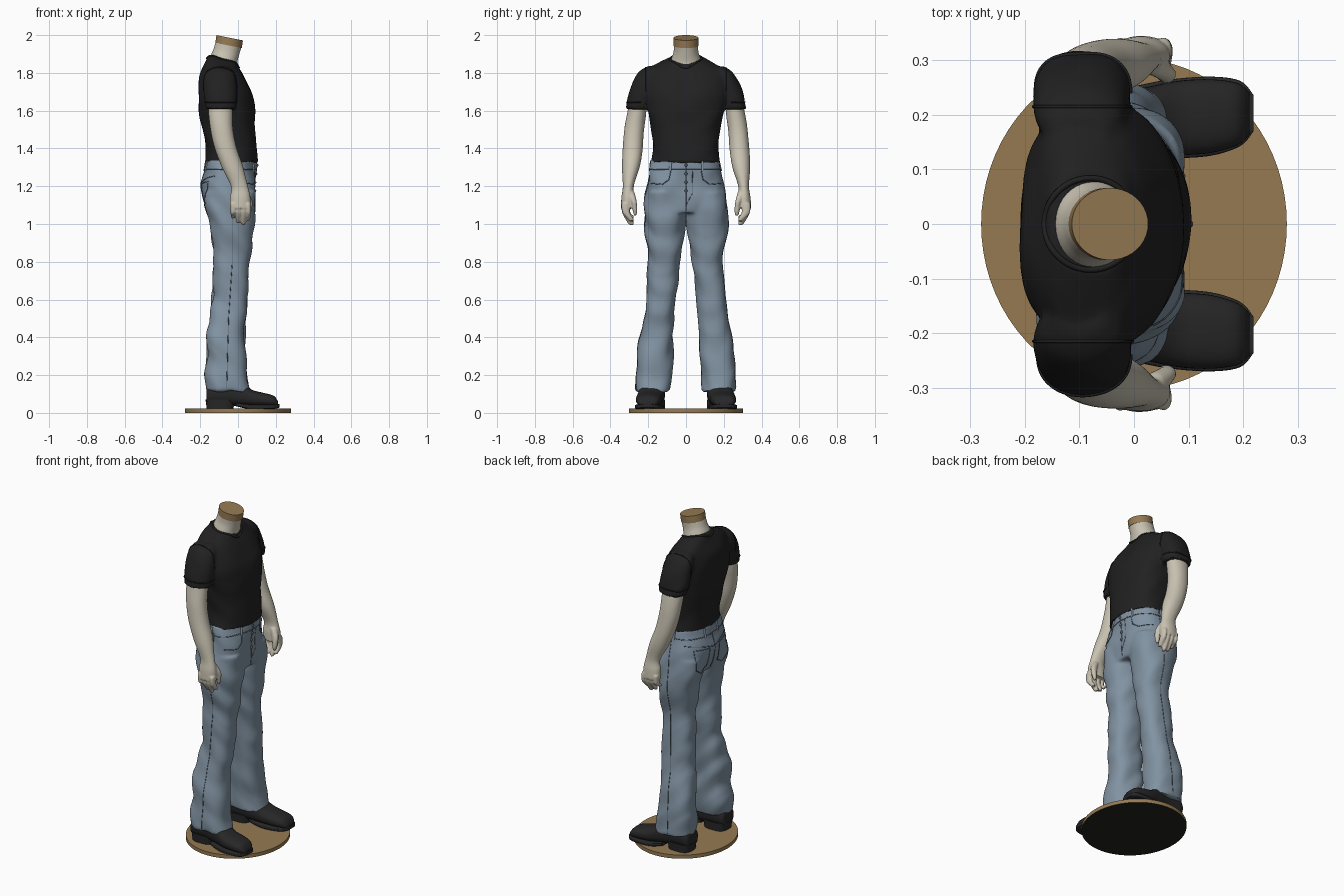
import bpy, bmesh
from math import sin, cos, pi
from mathutils import Vector, noise
from mathutils.bvhtree import BVHTree

if "Cube" in bpy.data.objects:
    bpy.data.objects.remove(bpy.data.objects["Cube"])


def material(name, r, g, b):
    m = bpy.data.materials.new(name)
    m.use_nodes = True
    m.diffuse_color = (r, g, b, 1)
    m.node_tree.nodes["Principled BSDF"].inputs["Base Color"].default_value = (r, g, b, 1)
    return m


denim = material("denim", .22, .29, .36)
stitch = material("dark denim", .09, .12, .155)
black = material("black cotton", .015, .015, .015)
leather = material("black leather", .02, .02, .02)
skin = material("pale skin", .58, .54, .44)
tan = material("tan", .30, .195, .085)
under = material("underside", .017, .017, .015)


def smooth_rows(rows, steps):
    """Catmull-Rom interpolation of tuples."""
    out = []
    for i in range(len(rows) - 1):
        a, b, c, d = (rows[max(0, min(len(rows) - 1, i + k))] for k in (-1, 0, 1, 2))
        for k in range(steps):
            t = k / steps
            out.append([q + .5 * t * (r - p + t * (2*p - 5*q + 4*r - s + t * (3*(q - r) + s - p)))
                        for p, q, r, s in zip(a, b, c, d)])
    return out + [list(rows[-1])]


def loft(bm, rows, side=1, power=2.3, along_x=False, steps=5, n=40):
    """Skin rounded rings: position, two extents, and a slope across the first one."""
    rows = smooth_rows([tuple(r) + (0,) * (6 - len(r)) for r in rows], steps)
    rings = []
    for h, a0, a1, b0, b1, slope in rows:
        ring = []
        for k in range(n):
            c, s = cos(2*pi*k/n), sin(2*pi*k/n)
            a = (a1 - a0) / 2 * abs(c) ** (2/power) * (1 if c > 0 else -1)
            b = (b0 + b1) / 2 + (b1 - b0) / 2 * abs(s) ** (2/power) * (1 if s > 0 else -1)
            u, w = (a0 + a1) / 2 + a, h + slope * a
            ring.append(bm.verts.new((w, side*b, u) if along_x else (u, side*b, w)))
        rings.append(ring)
    for lo, hi in zip(rings, rings[1:]):
        for k in range(n):
            bm.faces.new((lo[k], lo[(k+1) % n], hi[(k+1) % n], hi[k]))
    bm.faces.new(rings[0])
    bm.faces.new(rings[-1])


def finish(name, bm, mat, voxel=0, fold=0, relax=3, angle=40):
    """Make the object; cloth and limbs are fused, relaxed and given soft folds."""
    bmesh.ops.recalc_face_normals(bm, faces=bm.faces)
    me = bpy.data.meshes.new(name)
    bm.to_mesh(me)
    bm.free()
    ob = bpy.data.objects.new(name, me)
    bpy.context.collection.objects.link(ob)
    if voxel:
        rm = ob.modifiers.new("fuse", "REMESH")
        rm.mode, rm.voxel_size = "VOXEL", voxel
        sm = ob.modifiers.new("relax", "SMOOTH")
        sm.factor, sm.iterations = .5, relax
        new = bpy.data.meshes.new_from_object(ob.evaluated_get(bpy.context.evaluated_depsgraph_get()))
        ob.modifiers.clear()
        ob.data = me = new
        moves = [v.normal * fold * noise.noise(Vector((v.co.x*7, v.co.y*7, v.co.z*9 + v.co.x*8)))
                 for v in me.vertices]
        for v, m in zip(me.vertices, moves):
            v.co += m
    me.materials.clear()
    me.materials.append(mat)
    bpy.ops.object.select_all(action="DESELECT")
    ob.select_set(True)
    bpy.context.view_layer.objects.active = ob
    bpy.ops.object.shade_smooth_by_angle(angle=angle * pi / 180)
    return ob


def surface(ob):
    return BVHTree.FromPolygons([v.co for v in ob.data.vertices], [p.vertices for p in ob.data.polygons])


def seam(name, tree, rays, mat, width=.0025):
    """Thin cord laid where the rays meet a surface."""
    hits = [tree.ray_cast(o, d)[0] for o, d in rays]
    hits = [h for h in hits if h]
    cu = bpy.data.curves.new(name, "CURVE")
    cu.dimensions, cu.bevel_depth, cu.bevel_resolution = "3D", width, 1
    sp = cu.splines.new("POLY")
    sp.points.add(len(hits) - 1)
    for p, h in zip(sp.points, hits):
        p.co = (*h, 1)
    cu.materials.append(mat)
    bpy.context.collection.objects.link(bpy.data.objects.new(name, cu))


def ring(c, u, v, r, a0=0, a1=2*pi, n=60):
    for k in range(n + 1):
        a = a0 + (a1 - a0) * k / n
        d = Vector(u) * cos(a) + Vector(v) * sin(a)
        yield Vector(c) + d * r, -d


def flat(points, facing, steps=10):
    """Rays through (across, z) points, onto front/back (x) or side (y)."""
    f = Vector(facing)
    for (a, z), (b, w) in zip(points, points[1:]):
        for k in range(steps + 1):
            t = k / steps
            q = a + (b - a) * t
            yield (f + Vector((0, q, z + (w - z)*t) if f.x else (q, 0, z + (w - z)*t))), -f


X, Y, Z = (1, 0, 0), (0, 1, 0), (0, 0, 1)
BACK = (-1, 0, 0)

# Stand: oval disc with dark underside
bm = bmesh.new()
loft(bm, [(0, -.28, .28, -.303, .303), (.022, -.28, .28, -.303, .303)], power=2, steps=1, n=72)
stand = finish("stand", bm, tan)
stand.data.materials.append(under)
for p in stand.data.polygons:
    p.material_index = int(p.normal.z < -.5)

# Jeans: hips and two flared legs
bm = bmesh.new()
loft(bm, [(1.345, -.165, .09, -.178, .178), (1.28, -.18, .096, -.192, .192), (1.2, -.195, .098, -.205, .205),
          (1.12, -.185, .094, -.212, .212), (1.06, -.15, .08, -.19, .19)], power=2.5)
for s in (1, -1):
    loft(bm, [(1.17, -.18, .09, .01, .208), (1.08, -.175, .09, .004, .218), (.98, -.145, .086, .008, .216),
              (.8, -.13, .068, .032, .198), (.6, -.14, .05, .055, .207), (.4, -.16, .036, .068, .246),
              (.22, -.17, .045, .075, .264), (.115, -.172, .07, .085, .266, -.06)], s, 2.4)
jeans = finish("jeans", bm, denim, .0095, .014)

# Jeans stitching
tree = surface(jeans)
seam("waistband_seam", tree, ring((-.04, 0, 1.288), X, Y, .6), stitch)
seam("fly_seam", tree, flat([(0, 1.33), (0, 1.07)], X), stitch)
seam("fly_stitch", tree, flat([(.035, 1.288), (.033, 1.16), (.0, 1.1)], X), stitch, .0015)
seam("back_seam", tree, flat([(0, 1.29), (0, 1.08)], BACK), stitch)
for s, tag in ((1, "left"), (-1, "right")):
    seam(tag + "_front_pocket", tree, flat([(s*.08, 1.285), (s*.09, 1.235), (s*.125, 1.21), (s*.185, 1.215)], X),
         stitch)
    seam(tag + "_yoke", tree, flat([(0, 1.215), (s*.18, 1.255)], BACK), stitch)
    seam(tag + "_back_pocket", tree, flat([(s*.045, 1.215), (s*.15, 1.225), (s*.15, 1.11), (s*.1, 1.075),
                                           (s*.05, 1.105), (s*.045, 1.215)], BACK), stitch)
    seam(tag + "_side_seam", tree, flat([(-.03, 1.32), (-.03, .8), (-.05, .5), (-.06, .13)], (0, s, 0), 30),
         stitch, .002)
    for k, a in enumerate((.6, 1.6, 2.7)):
        d = Vector((cos(a), s * sin(a), 0))
        seam(f"{tag}_belt_loop_{k}", tree, [(Vector((-.04, 0, z)) + d * .6, -d) for z in (1.335, 1.31, 1.28)],
             denim, .007)
for k in range(4):
    bm = bmesh.new()
    bmesh.ops.create_uvsphere(bm, u_segments=12, v_segments=8, radius=.008)
    hit = tree.ray_cast(Vector((1, 0, 1.31 - .045 * k)), Vector(BACK))[0]
    bmesh.ops.translate(bm, verts=bm.verts, vec=hit)
    finish(f"button_{k}", bm, stitch)

# Shirt: torso with short sleeves
bm = bmesh.new()
loft(bm, [(1.325, -.17, .102, -.182, .182), (1.4, -.172, .1, -.174, .174), (1.5, -.188, .093, -.184, .184),
          (1.6, -.206, .093, -.202, .202), (1.68, -.211, .082, -.22, .22), (1.75, -.205, .052, -.225, .225, -.05),
          (1.81, -.188, .022, -.21, .21, -.12), (1.846, -.17, .002, -.155, .155, -.2),
          (1.875, -.152, -.008, -.093, .093, -.28)], power=2.4)
for s in (1, -1):
    loft(bm, [(1.835, -.14, -.05, .13, .2), (1.805, -.172, -.02, .14, .245), (1.75, -.185, -.008, .15, .28),
              (1.68, -.182, -.01, .175, .305), (1.608, -.172, -.012, .19, .318)], s, 2.2)
shirt = finish("shirt", bm, black, .0085, .008)

# Shirt seams and collar
tree = surface(shirt)
seam("collar", tree, ((o, Vector((0, 0, -1))) for o, d in ring((-.08, 0, 2.2), X, Y, .084)), black, .006)
for s, tag in ((1, "left"), (-1, "right")):
    seam(tag + "_armhole", tree, ring((-.09, s*.215, 1.72), X, Z, .5, -.2, pi + .2), black, .003)
    seam(tag + "_cuff", tree, ring((-.092, s*.25, 1.645), (0, s, 0), X, .35, -1.7, 1.7), black, .004)

# Arms with hands
for s, tag in ((1, "left"), (-1, "right")):
    bm = bmesh.new()
    loft(bm, [(1.7, -.15, -.035, .205, .29), (1.6, -.157, -.03, .21, .308), (1.5, -.147, -.027, .222, .326),
              (1.4, -.122, -.005, .23, .336), (1.3, -.085, .028, .246, .338), (1.2, -.037, .052, .276, .333),
              (1.14, -.042, .066, .272, .342), (1.085, -.042, .068, .272, .345)], s, 2.1)
    for x, tip in ((-.026, 1.03), (.002, 1.005), (.029, .995), (.054, 1.015)):
        loft(bm, [(1.11, x - .016, x + .016, .293, .342), (1.06, x - .013, x + .017, .295, .338),
                  (tip + .012, x - .012, x + .012, .276, .31), (tip, x - .007, x + .007, .277, .299)], s, 2, n=16)
    loft(bm, [(1.17, .015, .055, .272, .312), (1.12, .038, .078, .26, .292), (1.07, .045, .073, .257, .283),
              (1.045, .05, .064, .262, .277)], s, 2, n=16)
    finish(tag + "_arm", bm, skin, .0055, .003, 2)

# Neck and flat cap
bm = bmesh.new()
loft(bm, [(1.8, -.155, 0, -.092, .092, -.25), (1.865, -.147, -.004, -.08, .08, -.24),
          (1.91, -.13, .006, -.066, .066, -.22), (1.95, -.118, .018, -.064, .064, -.2)], power=2.1)
finish("neck", bm, skin)
bm = bmesh.new()
loft(bm, [(1.945, -.12, .02, -.066, .066, -.2), (1.986, -.114, .026, -.066, .066, -.2)], power=2, steps=1)
finish("neck_cap", bm, tan)

# Shoes: upper, sole and heel
for s, tag in ((1, "left"), (-1, "right")):
    bm = bmesh.new()
    loft(bm, [(-.168, .05, .1, .14, .2), (-.155, .045, .15, .115, .23), (-.06, .04, .17, .11, .235),
              (.02, .035, .155, .115, .25), (.08, .033, .12, .125, .262), (.14, .033, .105, .13, .265),
              (.19, .033, .09, .145, .258), (.212, .035, .06, .165, .24)], s, 2.4, True)
    finish(tag + "_shoe", bm, leather)
    bm = bmesh.new()
    loft(bm, [(-.01, .035, .055, .122, .25), (.06, .02, .046, .12, .264), (.14, .02, .045, .125, .27),
              (.195, .022, .046, .143, .262), (.219, .028, .046, .17, .236)], s, 6, True)
    finish(tag + "_sole", bm, leather)
    bm = bmesh.new()
    loft(bm, [(.02, -.165, -.025, .112, .232), (.07, -.172, -.015, .11, .235)], s, 3, steps=1)
    finish(tag + "_heel", bm, leather)
